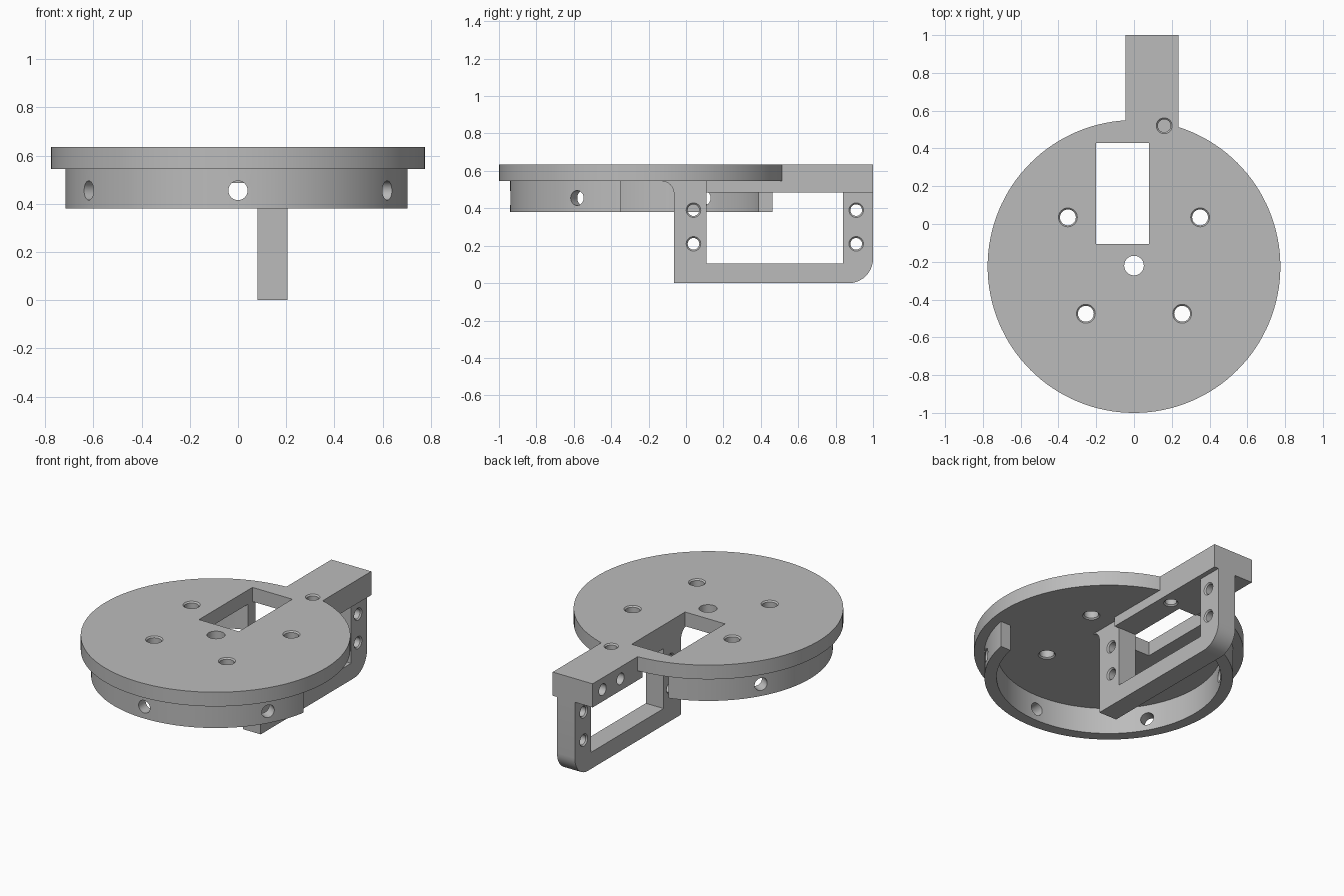
import bpy, bmesh, math
from mathutils import Vector

if "Cube" in bpy.data.objects:
    bpy.data.objects.remove(bpy.data.objects["Cube"], do_unlink=True)

grey = bpy.data.materials.new("plain_grey")
grey.use_nodes = True
COLOR = (0.5, 0.5, 0.5, 1)
grey.diffuse_color = COLOR
grey.node_tree.nodes["Principled BSDF"].inputs["Base Color"].default_value = COLOR

CY = -0.225          # disc centre along y
TOP, UNDER = 0.635, 0.545


def finish(name, bm):
    bmesh.ops.recalc_face_normals(bm, faces=bm.faces)
    mesh = bpy.data.meshes.new(name)
    bm.to_mesh(mesh)
    bm.free()
    obj = bpy.data.objects.new(name, mesh)
    bpy.context.collection.objects.link(obj)
    mesh.materials.append(grey)
    return obj


def turned(name, profile, origin, axis=(0, 0, 1), sides=32):
    """Solid of revolution from (radius, distance along axis) points."""
    bm = bmesh.new()
    turn = Vector((0, 0, 1)).rotation_difference(Vector(axis)).to_matrix()
    rings = []
    for r, h in profile:
        rings.append([bm.verts.new(Vector(origin) + turn @ Vector(
            (r * math.cos(math.tau * i / sides), r * math.sin(math.tau * i / sides), h)))
            for i in range(sides)])
    for a, b in zip(rings, rings[1:]):
        for i in range(sides):
            j = (i + 1) % sides
            bm.faces.new((a[i], a[j], b[j], b[i]))
    bm.faces.new(rings[0])
    bm.faces.new(rings[-1])
    return finish(name, bm)


def box(name, x, y, z):
    bm = bmesh.new()
    bmesh.ops.create_cube(bm, size=1)
    for v in bm.verts:
        v.co = [lo + (c + 0.5) * (hi - lo) for c, (lo, hi) in zip(v.co, (x, y, z))]
    return finish(name, bm)


def extruded(name, outline, x0, x1):
    """Side outline of (y, z) points, extruded along x."""
    bm = bmesh.new()
    face = bm.faces.new([bm.verts.new((x0, y, z)) for y, z in outline])
    new = bmesh.ops.extrude_face_region(bm, geom=[face])["geom"]
    for v in new:
        if isinstance(v, bmesh.types.BMVert):
            v.co.x = x1
    return finish(name, bm)


def combine(target, other, operation):
    mod = target.modifiers.new("combine", "BOOLEAN")
    mod.operation, mod.object, mod.solver = operation, other, "EXACT"
    bpy.context.view_layer.objects.active = target
    bpy.ops.object.modifier_apply(modifier=mod.name)
    bpy.data.objects.remove(other, do_unlink=True)


def drill(target, origin, axis, radius, depth, chamfer=0.0):
    """Round hole, with a small chamfer at both mouths if asked."""
    e = 0.02
    prof = [(radius, -e), (radius, depth + e)]
    if chamfer:
        prof = [(radius + chamfer, -e), (radius + chamfer, 0), (radius, chamfer),
                (radius, depth - chamfer), (radius + chamfer, depth), (radius + chamfer, depth + e)]
    combine(target, turned("hole_cutter", prof, origin, axis), "DIFFERENCE")


def arc(cy, cz, r, start, end, steps=10):
    return [(cy + r * math.cos(math.radians(start + (end - start) * i / steps)),
             cz + r * math.sin(math.radians(start + (end - start) * i / steps)))
            for i in range(steps + 1)]


# Round plate
plate = turned("mounting_plate", [(0.775, UNDER), (0.775, TOP)], (0, CY, 0), sides=128)

# Partial skirt ring with radial screw holes
ring = turned("skirt_ring", [(0.715, 0.38), (0.715, 0.57)], (0, CY, 0), sides=128)
combine(ring, turned("bore", [(0.645, 0.3), (0.645, 0.7)], (0, CY, 0), sides=128), "DIFFERENCE")
combine(ring, box("gap", (-0.2, 1), (-0.35, 1), (0.3, 0.7)), "DIFFERENCE")
for deg in (-90, -30, -150, 150):
    d = Vector((math.cos(math.radians(deg)), math.sin(math.radians(deg)), 0))
    drill(ring, Vector((0, CY, 0.455)) + d * 0.6, d, 0.04, 0.15)

# Rear arm and the rib that carries it under the plate
arm = box("rear_arm", (-0.045, 0.235), (0.5, 1), (0.485, TOP))
rib = box("rib", (0.08, 0.235), (0.107, 0.6), (0.485, 0.57))

# Hanging frame with rounded lower corner and a fillet at the plate
outline = [(-0.065, 0)] + arc(0.87, 0.13, 0.13, -90, 0) + [(1, 0.56), (-0.13, 0.56)]
outline += arc(-0.13, 0.48, 0.065, 90, 0)
frame = extruded("side_frame", outline, 0.08, 0.205)
combine(frame, box("window", (0, 0.3), (0.11, 0.84), (0.105, 0.485)), "DIFFERENCE")
for y in (0.04, 0.91):
    for z in (0.21, 0.39):
        drill(frame, (0.08, y, z), (1, 0, 0), 0.031, 0.125, 0.008)

# Join into one solid
for part in (arm, rib, ring, frame):
    combine(plate, part, "UNION")

# Slot and vertical holes in the plate
combine(plate, box("slot", (-0.2, 0.08), (-0.105, 0.43), (0.5, 0.7)), "DIFFERENCE")
drill(plate, (0, -0.22, UNDER), (0, 0, 1), 0.052, TOP - UNDER)
for x, y in ((0.35, 0.035), (0.255, -0.475)):
    for side in (-1, 1):
        drill(plate, (side * x, y, UNDER), (0, 0, 1), 0.042, TOP - UNDER, 0.008)
drill(plate, (0.16, 0.52, 0.485), (0, 0, 1), 0.034, TOP - 0.485, 0.008)

# Blind holes in the side of the arm
for y in (0.72, 0.9):
    drill(plate, (-0.045, y, 0.56), (1, 0, 0), 0.036, 0.12)

bpy.ops.object.select_all(action="DESELECT")
plate.select_set(True)
bpy.context.view_layer.objects.active = plate
bpy.ops.object.shade_smooth_by_angle(angle=math.radians(30))
